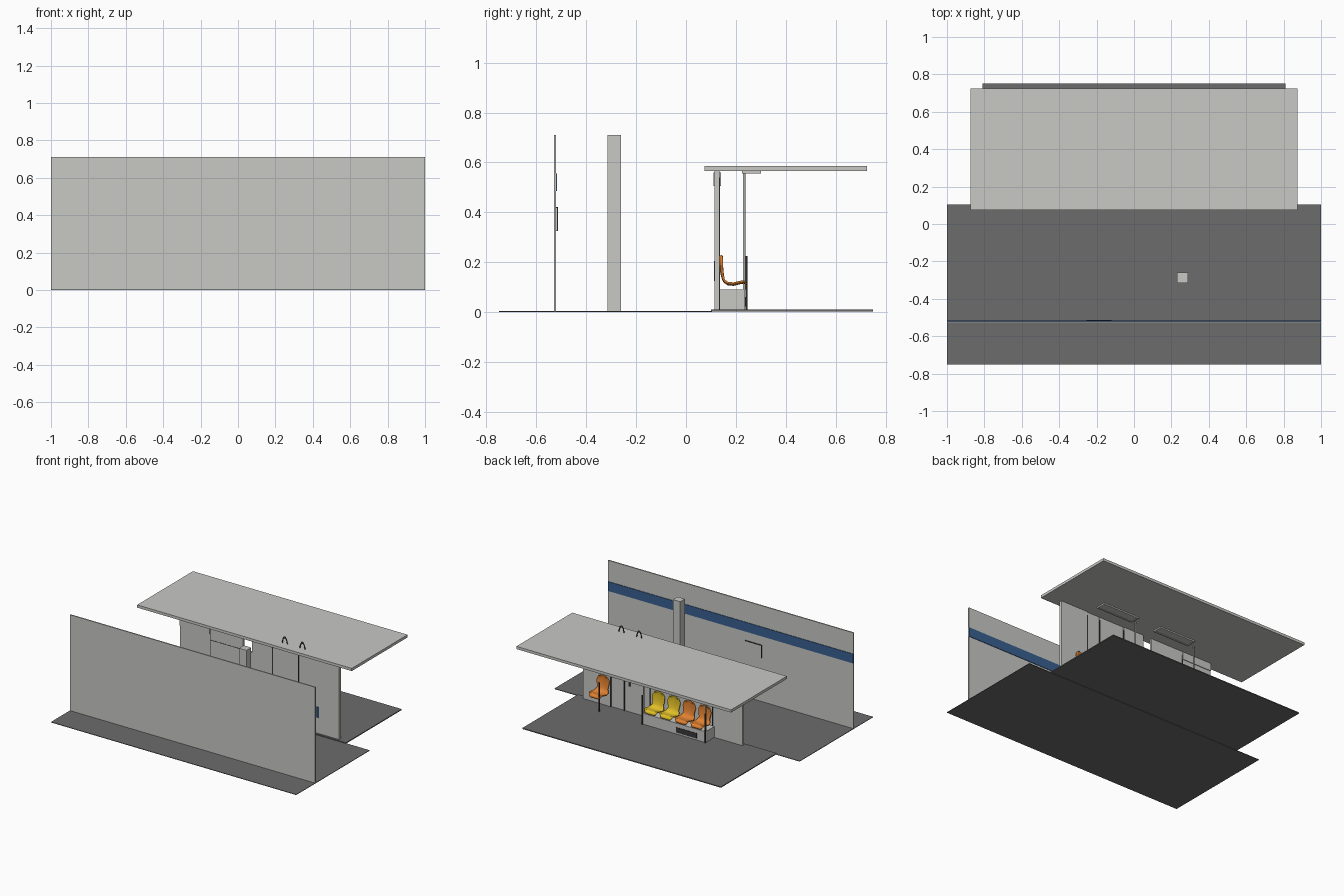
import bpy, bmesh, math
from mathutils import Vector

if "Cube" in bpy.data.objects:
    bpy.data.objects.remove(bpy.data.objects["Cube"])


def material(name, r, g, b):
    m = bpy.data.materials.new(name)
    m.diffuse_color = (r, g, b, 1)
    m.use_nodes = True
    m.node_tree.nodes["Principled BSDF"].inputs["Base Color"].default_value = m.diffuse_color
    return m


LIGHT = material("light_grey", 0.58, 0.58, 0.56)
FLOOR = material("floor_grey", 0.15, 0.15, 0.155)
BLUE = material("stripe_blue", 0.04, 0.115, 0.28)
ORANGE = material("seat_orange", 0.75, 0.22, 0.03)
YELLOW = material("seat_yellow", 0.75, 0.52, 0.02)
DARK = material("dark_metal", 0.04, 0.04, 0.045)


def finish(name, bm, mat):
    bmesh.ops.recalc_face_normals(bm, faces=bm.faces)
    me = bpy.data.meshes.new(name)
    bm.to_mesh(me)
    bm.free()
    me.materials.append(mat)
    ob = bpy.data.objects.new(name, me)
    bpy.context.collection.objects.link(ob)
    return ob


def box(name, x, y, z, mat):
    """Box given by its (min, max) range on each axis."""
    bm = bmesh.new()
    bmesh.ops.create_cube(bm, size=1)
    for v in bm.verts:
        v.co = Vector([r[0] if c < 0 else r[1] for c, r in zip(v.co, (x, y, z))])
    return finish(name, bm, mat)


def post(name, x, y, z0, z1, radius, mat):
    bm = bmesh.new()
    bmesh.ops.create_cone(bm, cap_ends=True, segments=12, radius1=radius,
                          radius2=radius, depth=z1 - z0)
    bmesh.ops.translate(bm, verts=bm.verts, vec=(x, y, (z0 + z1) / 2))
    return finish(name, bm, mat)


# (y, z, half width) from the top of the backrest to the front lip
SEAT = [(.138, .226, .022), (.137, .220, .038), (.137, .205, .048),
        (.138, .185, .052), (.140, .160, .047), (.145, .137, .043),
        (.153, .120, .049), (.168, .110, .057), (.190, .108, .060),
        (.215, .114, .060), (.232, .117, .055), (.240, .112, .046),
        (.243, .098, .036)]


def seat(name, x, mat):
    """Bucket seat shell lofted along its side profile."""
    bm = bmesh.new()
    n = 8
    rows = []
    for y, z, w in SEAT:
        row = []
        for i in range(n + 1):
            t = 2 * i / n - 1
            lift = 0.008 * t * t
            back = min(1, max(0, (z - .115) / .03))
            row.append(bm.verts.new((x + w * t, y + lift * back,
                                     z + lift * (1 - back) * (y < .235))))
        rows.append(row)
    for a, b in zip(rows, rows[1:]):
        for i in range(n):
            bm.faces.new((a[i], a[i + 1], b[i + 1], b[i]))
    ob = finish(name, bm, mat)
    mod = ob.modifiers.new("shell", "SOLIDIFY")
    mod.thickness = 0.006
    mod.offset = 0
    bpy.context.view_layer.objects.active = ob
    ob.select_set(True)
    bpy.ops.object.shade_smooth_by_angle(angle=math.radians(50))
    ob.select_set(False)


def hoop(name, x):
    """Thin flat arch rising over the door."""
    bm = bmesh.new()
    pairs = []
    for i in range(13):
        a = math.pi * i / 12
        pairs.append([bm.verts.new((x + r * math.cos(a), .141, .565 + h * math.sin(a)))
                      for r, h in ((.026, .072), (.018, .056))])
    for p, q in zip(pairs, pairs[1:]):
        bm.faces.new((p[0], q[0], q[1], p[1]))
    finish(name, bm, DARK)


# Floors
box("main_floor", (-1, 1), (-.75, .105), (0, .004), FLOOR)
box("rear_floor", (-.81, .81), (.1, .75), (.003, .01), FLOOR)

# Long outer wall with stripe and notice panel
box("outer_wall", (-1, 1), (-.53, -.521), (.004, .71), LIGHT)
box("blue_stripe", (-1, 1), (-.521, -.517), (.486, .555), BLUE)
box("wall_panel", (-.25, -.12), (-.521, -.516), (.325, .417), LIGHT)
box("wall_panel_trim_top", (-.25, -.12), (-.521, -.514), (.417, .421), DARK)
box("wall_panel_trim_side", (-.254, -.25), (-.521, -.514), (.325, .421), DARK)

# Pillar and roof
box("pillar", (.23, .29), (-.315, -.26), (.004, .71), LIGHT)
box("roof", (-.875, .875), (.075, .725), (.565, .585), LIGHT)

# Partition: side panels, bench backing, door
box("side_panel_left", (-.555, -.31), (.115, .135), (.004, .565), LIGHT)
box("side_panel_right", (.52, .745), (.115, .135), (.004, .565), LIGHT)
box("bench_backing", (-.31, .2), (.118, .134), (.004, .46), LIGHT)
box("upper_panel_left", (-.31, -.04), (.118, .134), (.463, .565), LIGHT)
box("upper_panel_right", (.03, .2), (.118, .134), (.46, .565), LIGHT)
box("header_box", (-.555, -.31), (.11, .14), (.505, .56), LIGHT)
for i, (a, b) in enumerate(((.203, .408), (.412, .517))):
    box(f"door_leaf_{i}", (a, b), (.119, .13), (.01, .565), LIGHT)
for i, x in enumerate((.2, .41, .52, -.31)):
    box(f"panel_joint_{i}", (x - .003, x + .003), (.1165, .1365), (.01, .54), DARK)
box("backing_joint", (-.31, -.04), (.1165, .1355), (.46, .463), DARK)
box("door_handle", (.36, .372), (.13, .136), (.2, .24), DARK)
box("door_rail", (.36, .46), (.13, .136), (.262, .268), DARK)
box("blue_plate", (.52, .575), (.112, .115), (.125, .205), BLUE)

# Bench with grille
box("bench_base", (-.325, .187), (.134, .237), (.01, .09), LIGHT)
box("bench_grille", (-.255, -.085), (.237, .24), (.022, .06), DARK)

# Seats
for i, x in enumerate((.122, -.003, -.128, -.255)):
    seat(f"bench_seat_{i}", x, YELLOW if i < 2 else ORANGE)
seat("single_seat", .575, ORANGE)

# Poles and dark guard posts
for i, x in enumerate((.183, -.323)):
    post(f"grab_pole_{i}", x, .233, .09, .565, .005, LIGHT)
for i, x in enumerate((.538, .187, -.327)):
    post(f"guard_post_{i}", x, .242, .01, .225, .004, DARK)

# Framed ceiling panels
for i, x in enumerate((.36, -.13)):
    box(f"ceiling_panel_{i}", (x - .15, x + .15), (.225, .3), (.559, .565), LIGHT)
    for s in (-1, 1):
        box(f"panel_end_{i}_{s}", (x + s * .146 - .004, x + s * .146 + .004),
            (.225, .3), (.555, .559), LIGHT)
        yc = .2625 + s * .0335
        box(f"panel_side_{i}_{s}", (x - .142, x + .142), (yc - .004, yc + .004),
            (.555, .559), LIGHT)

# Hoops over the door
for i, x in enumerate((.283, .427)):
    hoop(f"door_hoop_{i}", x)
